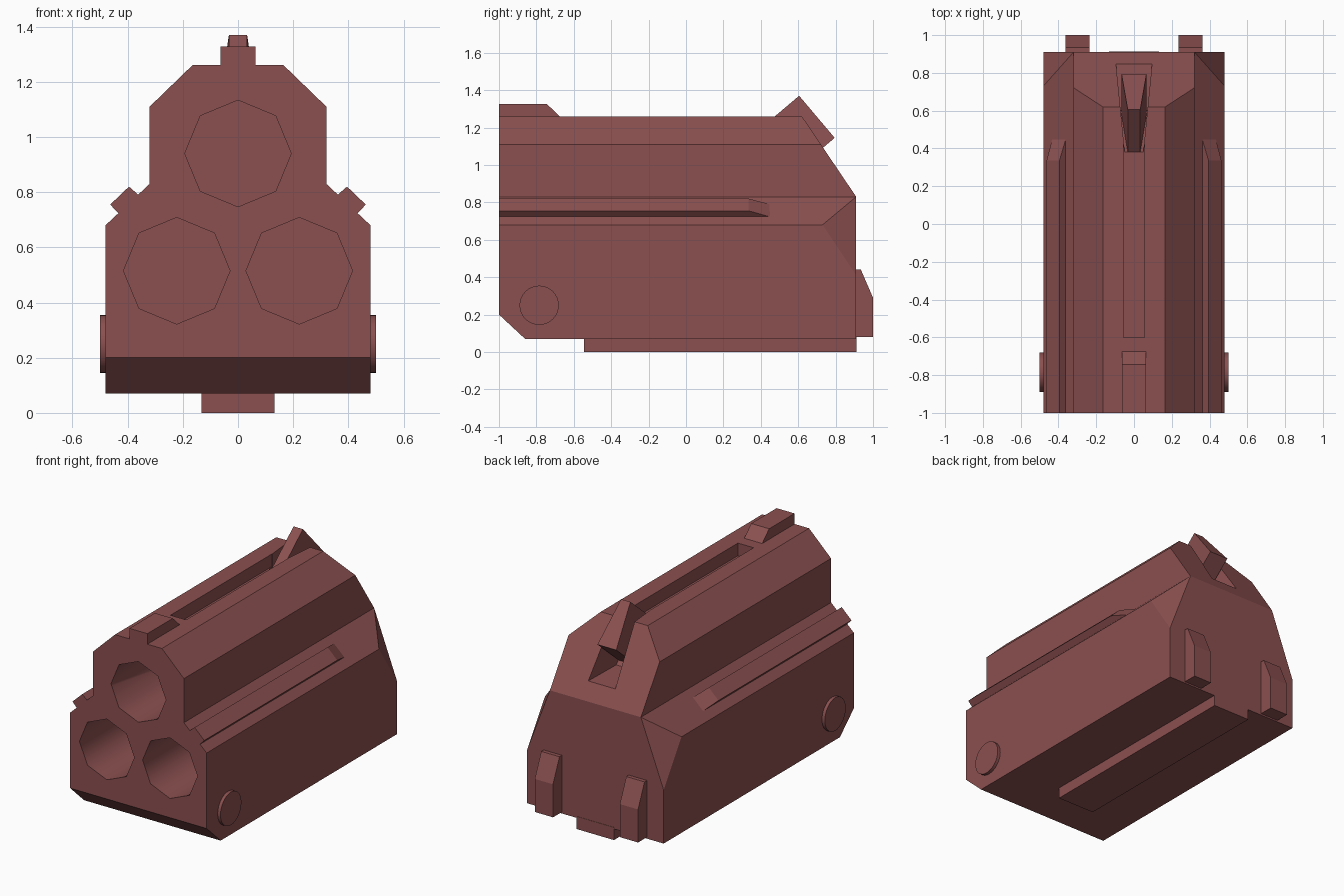
import bpy, bmesh
from math import pi, sin, cos
from mathutils import Vector

if "Cube" in bpy.data.objects:
    bpy.data.objects.remove(bpy.data.objects["Cube"])

mat = bpy.data.materials.new("dull_red")
mat.diffuse_color = (0.26, 0.08, 0.08, 1)
mat.use_nodes = True
mat.node_tree.nodes["Principled BSDF"].inputs["Base Color"].default_value = mat.diffuse_color


def solid(name, loop_a, loop_b, cuts=(), smooth_sides=False):
    """Join two matching outlines into a closed solid, then slice it with planes."""
    bm = bmesh.new()
    a = [bm.verts.new(p) for p in loop_a]
    b = [bm.verts.new(p) for p in loop_b]
    bm.faces.new(a)
    bm.faces.new(b[::-1])
    n = len(a)
    for i in range(n):
        j = (i + 1) % n
        f = bm.faces.new((a[j], a[i], b[i], b[j]))
        f.smooth = smooth_sides
    for co, no in cuts:
        geom = bm.verts[:] + bm.edges[:] + bm.faces[:]
        res = bmesh.ops.bisect_plane(bm, geom=geom, plane_co=co, plane_no=no,
                                     dist=1e-5, clear_outer=True)
        edges = [e for e in res["geom_cut"]
                 if isinstance(e, bmesh.types.BMEdge) and e.is_boundary]
        if edges:
            bmesh.ops.edgeloop_fill(bm, edges=edges)
    bmesh.ops.recalc_face_normals(bm, faces=bm.faces[:])
    me = bpy.data.meshes.new(name)
    bm.to_mesh(me)
    bm.free()
    me.materials.append(mat)
    ob = bpy.data.objects.new(name, me)
    bpy.context.collection.objects.link(ob)
    return ob


def along_y(name, xz, y0, y1, **kw):
    return solid(name, [(x, y0, z) for x, z in xz], [(x, y1, z) for x, z in xz], **kw)


def across_x(name, yz, x0, x1, **kw):
    return solid(name, [(x0, y, z) for y, z in yz], [(x1, y, z) for y, z in yz], **kw)


def wedge_x(name, yzw):
    """Side profile with its own half width at every point."""
    return solid(name, [(-w, y, z) for y, z, w in yzw], [(w, y, z) for y, z, w in yzw])


def ring(cx, cz, r, n):
    return [(cx + r * sin(2 * pi * i / n), cz + r * cos(2 * pi * i / n)) for i in range(n)]


def carve(target, cutter):
    cutter.hide_render = True
    mod = target.modifiers.new("cut", 'BOOLEAN')
    mod.operation = 'DIFFERENCE'
    mod.solver = 'EXACT'
    mod.object = cutter
    bpy.context.view_layer.objects.active = target
    bpy.ops.object.modifier_apply(modifier=mod.name)
    bpy.data.objects.remove(cutter)


# Main body: stepped front outline with chamfered nose, sloped back and rear corners
half = [(0.48, 0.07), (0.48, 0.68), (0.32, 0.83), (0.32, 1.11), (0.165, 1.26)]
outline = half + [(-x, z) for x, z in reversed(half)]
planes = [((0, -1, 0.2), (0, -0.13, -0.14)), ((0, 0.62, 1.26), (0, 0.43, 0.29))]
planes += [((s * 0.48, 0.73, 0.68), Vector((s * 0.0756, 0.0432, 0.0288)).normalized())
           for s in (-1, 1)]
body = along_y("body", outline, -1, 0.91, cuts=planes)

# Three bores
for cx, cz in ((0, 0.94), (-0.222, 0.515), (0.222, 0.515)):
    carve(body, along_y("bore_cutter", ring(cx, cz, 0.193, 8), -1.1, 0.0,
                        smooth_sides=True))

# Top slot and flared hammer recess
carve(body, across_x("slot_cutter", [(-0.6, 1.18), (-0.6, 1.5), (0.42, 1.5), (0.42, 1.18)],
                     -0.055, 0.055))
recess = [(0.38, 1.18), (0.38, 1.5), (0.95, 1.5), (0.95, 0.919), (0.6, 0.94)]
carve(body, wedge_x("recess_cutter",
                    [(y, z, 0.055 + (y - 0.44) * 0.0988) for y, z in recess]))

# Hammer
wedge_x("hammer", [(0.605, 1.37, 0.033), (0.795, 1.145, 0.066),
                   (0.57, 0.955, 0.066), (0.38, 1.18, 0.033)])

# Front sight
across_x("front_sight", [(-1, 1.25), (-1, 1.327), (-0.745, 1.327), (-0.675, 1.26),
                         (-0.675, 1.25)], -0.063, 0.063)

# Bottom plate
across_x("bottom_plate", [(-0.545, 0), (-0.545, 0.08), (0.912, 0.08), (0.912, 0)],
         -0.132, 0.132)

for s, side in ((-1, "left"), (1, "right")):
    # Shoulder rail with tapered rear end
    rail = [(0.355, 0.785, 0.47), (0.395, 0.82, 0.335),
            (0.463, 0.755, 0.335), (0.428, 0.717, 0.47)]
    solid(f"{side}_rail", [(s * x, -1, z) for x, z, y in rail],
          [(s * x, y, z) for x, z, y in rail])
    # Rear lug
    across_x(f"{side}_rear_lug", [(0.88, 0.08), (0.88, 0.44), (0.935, 0.44),
                                  (1.0, 0.29), (1.0, 0.08)], s * 0.235, s * 0.363)
    # Round pivot cap
    across_x(f"{side}_pivot_cap", ring(-0.785, 0.25, 0.105, 32), s * 0.46, s * 0.5,
             smooth_sides=True)
